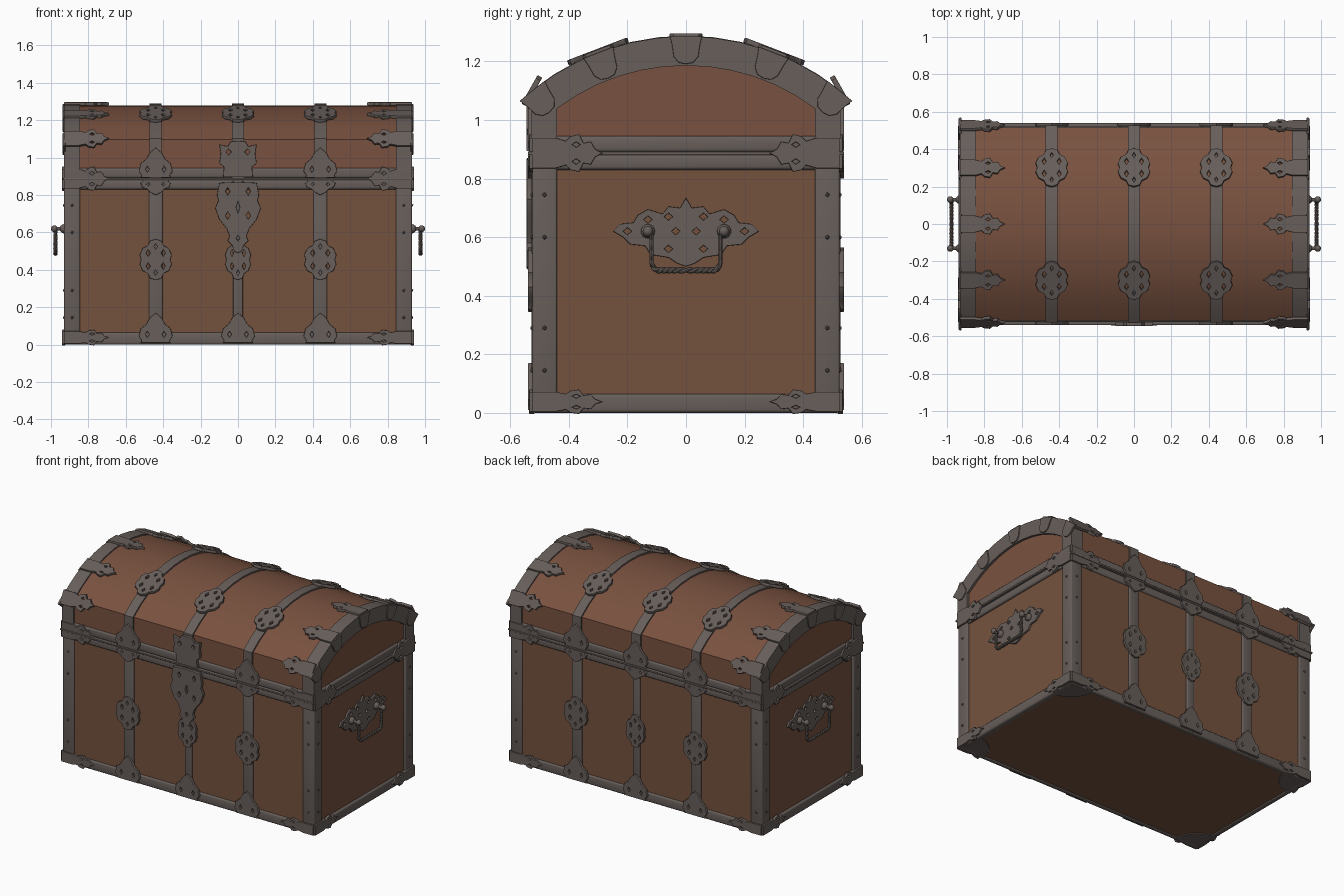
import bpy, bmesh, math
from mathutils import Matrix, Vector

cube = bpy.data.objects.get("Cube")
if cube:
    bpy.data.objects.remove(cube, do_unlink=True)


def material(name, rgb):
    m = bpy.data.materials.new(name)
    m.use_nodes = True
    m.diffuse_color = (*rgb, 1)
    bsdf = m.node_tree.nodes["Principled BSDF"]
    bsdf.inputs["Base Color"].default_value = (*rgb, 1)
    bsdf.inputs["Roughness"].default_value = 0.8
    return m


WOOD = material("brown wood", (0.175, 0.085, 0.048))
LID = material("reddish lid wood", (0.19, 0.083, 0.05))
IRON = material("grey iron", (0.135, 0.112, 0.103))

X, Y, Z = Vector((1, 0, 0)), Vector((0, 1, 0)), Vector((0, 0, 1))
HX, HY = 0.93, 0.525            # outer half sizes
ARC_Z, ARC_R = 0.451, 0.835     # centre and radius of the lid curve


def finish(name, mesh, mat):
    ob = bpy.data.objects.new(name, mesh)
    bpy.context.collection.objects.link(ob)
    mesh.materials.clear()
    mesh.materials.append(mat)
    bpy.ops.object.select_all(action="DESELECT")
    ob.select_set(True)
    bpy.context.view_layer.objects.active = ob
    bpy.ops.object.shade_smooth_by_angle(angle=math.radians(35))
    return ob


def from_bmesh(name, bm, mat):
    bmesh.ops.recalc_face_normals(bm, faces=bm.faces)
    mesh = bpy.data.meshes.new(name)
    bm.to_mesh(mesh)
    bm.free()
    return finish(name, mesh, mat)


def box(name, lo, hi, mat, bevel=0.0):
    bm = bmesh.new()
    lo, hi = Vector(lo), Vector(hi)
    size = hi - lo
    bmesh.ops.create_cube(bm, size=1, matrix=Matrix.Translation((lo + hi) / 2) @ Matrix.Diagonal((*size, 1)))
    if bevel:
        bmesh.ops.bevel(bm, geom=bm.edges[:], offset=bevel, segments=3, affect="EDGES", profile=0.5)
    return from_bmesh(name, bm, mat)


def arch(radius, half, base, steps=12):
    """Points up one wall, over the curve and down the other wall."""
    top = math.asin(half / radius)
    pts = [(-half, base)]
    for i in range(steps + 1):
        a = top * (2 * i / steps - 1)
        pts.append((radius * math.sin(a), ARC_Z + radius * math.cos(a)))
    return pts + [(half, base)]


def arch_band(name, x0, x1, outer, inner, mat):
    """Band between two arch profiles, or a solid when inner is None."""
    bm = bmesh.new()
    rings = [[bm.verts.new((x, y, z)) for y, z in p] for x in (x0, x1) for p in (outer, inner) if p]
    n = len(outer)
    if inner is None:
        a, b = rings
        bm.faces.new(a)
        bm.faces.new(b)
        for i in range(n):
            j = (i + 1) % n
            bm.faces.new((a[i], a[j], b[j], b[i]))
    else:
        a, b, c, d = rings
        for p, q in ((a, b), (b, d), (d, c), (c, a)):
            for i in range(n - 1):
                bm.faces.new((p[i], p[i + 1], q[i + 1], q[i]))
        for k in (0, n - 1):
            bm.faces.new((a[k], b[k], d[k], c[k]))
    return from_bmesh(name, bm, mat)


def mirrored(half):
    return half + [(-u, v) for u, v in reversed(half) if u > 0]


def diamond(u, v, a, b):
    return [(u + a, v), (u, v + b), (u - a, v), (u, v - b)]


def plate(name, outline, holes, origin, u, v, thick=0.01, scale=(1, 1)):
    """Pierced flat ironwork lying on the plane through origin spanned by u and v."""
    cu = bpy.data.curves.new(name, "CURVE")
    cu.dimensions, cu.fill_mode = "2D", "BOTH"
    cu.extrude, cu.bevel_depth, cu.bevel_resolution, cu.offset = thick / 2, 0.003, 1, -0.003
    for loop in [outline] + holes:
        sp = cu.splines.new("POLY")
        sp.points.add(len(loop) - 1)
        for p, (a, b) in zip(sp.points, loop):
            p.co = (a * scale[0], b * scale[1], 0, 1)
        sp.use_cyclic_u = True
    tmp = bpy.data.objects.new(name + "_outline", cu)
    bpy.context.collection.objects.link(tmp)
    mesh = bpy.data.meshes.new_from_object(tmp.evaluated_get(bpy.context.evaluated_depsgraph_get()))
    bpy.data.objects.remove(tmp, do_unlink=True)
    n = u.cross(v)
    mat = Matrix((u, v, n)).transposed().to_4x4()
    mat.translation = Vector(origin)
    mesh.transform(mat)
    return finish(name, mesh, IRON)


def on_arc(a, x=0.0, lift=0.0):
    n = Vector((0, math.sin(a), math.cos(a)))
    return Vector((x, 0, ARC_Z)) + n * (ARC_R + lift), n


# Ironwork outlines
rosette = mirrored([(0, .11), (.03, .1), (.042, .075), (.07, .06), (.086, .025), (.078, 0),
                    (.086, -.025), (.07, -.06), (.042, -.075), (.03, -.1), (0, -.11)])
rosette_holes = [diamond(s * .04, t * .035, .011, .018) for s in (-1, 1) for t in (-1, 1)] + \
                [diamond(0, t * .07, .009, .014) for t in (-1, 1)]
foot = mirrored([(0, .16), (.03, .135), (.05, .1), (.08, .075), (.09, .035), (.075, .012), (.08, 0)])
foot_holes = [diamond(s * .045, .045, .01, .016) for s in (-1, 1)]
leaf = mirrored([(0, .24), (.012, .215), (.034, .2), (.03, .175), (.056, .16), (.05, .13),
                 (.036, .115), (.045, .08), (.045, 0)])
leaf_holes = [diamond(s * .025, .15, .008, .013) for s in (-1, 1)]
tab = mirrored([(0, -.095), (.025, -.09), (.042, -.07), (.048, -.03), (.055, 0)])
lock = mirrored([(0, .87), (.1, .865), (.112, .8), (.105, .77), (.122, .73), (.1, .67),
                 (.06, .62), (.045, .58), (.055, .555), (.03, .53), (.02, .5), (0, .49)])
lock_holes = [diamond(s * .055, z, .012, .02) for s in (-1, 1) for z in (.69, .82)] + \
             [diamond(0, .735, .01, .03), diamond(0, .57, .01, .015)]
hasp = mirrored([(0, 1.09), (.04, 1.085), (.055, 1.06), (.1, 1.07), (.092, 1.02), (.1, .97), (.075, .95), (.08, .895)])
hasp_holes = [diamond(s * .05, 1.03, .014, .016) for s in (-1, 1)]
escutcheon = mirrored([(0, .735), (.02, .7), (.06, .705), (.08, .68), (.13, .695), (.165, .675), (.18, .65),
                       (.225, .645), (.25, .62), (.215, .6), (.19, .575), (.14, .57), (.12, .54),
                       (.06, .53), (.03, .51), (0, .5)])
escutcheon_holes = [diamond(s * u, z, .014, .012) for s in (-1, 1)
                    for u, z in ((.2, .62), (.13, .66), (.06, .67), (.06, .56), (.035, .62))]

# Wooden body and lid
box("body", (-.915, -.515, .006), (.915, .515, .885), WOOD)
arch_band("lid", -.915, .915, arch(ARC_R - .008, .515, .885), None, LID)

# Rails around the base and both sides of the seam
for label, z0, z1 in (("base", 0, .065), ("body_top", .83, .882), ("lid_bottom", .89, .945)):
    for s in (-1, 1):
        y0, y1 = sorted((s * .49, s * HY))
        x0, x1 = sorted((s * .89, s * HX))
        box(label + "_long_rail", (-HX, y0, z0), (HX, y1, z1), IRON, .012)
        box(label + "_end_rail", (x0, -HY, z0), (x1, HY, z1), IRON, .012)
box("seam_rim", (-.938, -.54, .88), (.938, .54, .892), IRON, .003)

# Corner posts with rivets, bottom corner plates
for sx in (-1, 1):
    for sy in (-1, 1):
        x0, x1 = sorted((sx * .845, sx * HX))
        y0, y1 = sorted((sy * .44, sy * HY))
        box("corner_post", (x0, y0, .01), (x1, y1, .88), IRON, .008)
        bm = bmesh.new()
        for z in (.145, .29, .6, .745):
            for p in ((sx * HX, sy * .483, z), (sx * .887, sy * HY, z)):
                bmesh.ops.create_icosphere(bm, subdivisions=1, radius=.008, matrix=Matrix.Translation(p))
        from_bmesh("post_rivets", bm, IRON)
        sector = [(0, 0)] + [(.18 * math.cos(t * math.pi / 16), .18 * math.sin(t * math.pi / 16)) for t in range(9)]
        plate("bottom_corner_plate", sector, [], (sx * (HX - .005), sy * (HY - .005), .008), -sx * X, -sy * Y, .008)

# Curved end frames of the lid
for s in (-1, 1):
    x0, x1 = sorted((s * .845, s * HX))
    arch_band("lid_end_frame", x0, x1, arch(ARC_R, HY + .003, .9), arch(ARC_R - .1, .44, .9), IRON)
    for deg in (-39, -21, 0, 21, 39):
        a = math.radians(deg)
        p, n = on_arc(a, s * HX)
        plate("end_frame_tab", tab, [], p, n.cross(s * X), n, .008)
        # leaves reaching inward over the curve
        tilt = math.radians(deg * 1.55) if abs(deg) == 39 else a
        nt = Vector((0, math.sin(tilt), math.cos(tilt)))
        v = -s * X
        plate("lid_leaf", leaf, leaf_holes, p + nt * .001, v.cross(nt), v, .012)

# Leaves at the corners of the seam and base
for s in (-1, 1):
    for t in (-1, 1):
        for z, wide in ((.887, 1.15), (.038, .75)):
            for p, v, n in (((s * HX, t * (HY + .002), z), -s * X, t * Y), ((s * (HX + .002), t * HY, z), -t * Y, s * X)):
                plate("corner_leaf", leaf, leaf_holes, p, v.cross(n), v, .012, (wide, 1))

# Straps running up the walls and over the lid
for x in (-.44, 0, .44):
    for label, w, lo, hi in (("body", .026 if x == 0 else .036, 0, 0), ("lid", .032, 0, 0)):
        if label == "lid":
            arch_band("lid_strap", x - w, x + w, arch(ARC_R + .002, HY + .002, .89), arch(ARC_R - .03, .49, .89), IRON)
        else:
            for s in (-1, 1):
                y0, y1 = sorted((s * .49, s * (HY + .003)))
                box("wall_strap", (x - w, y0, .005), (x + w, y1, .88), IRON, .006)
    for s in (-1, 1):
        u, y = -s * X, s * (HY + .006)
        narrow = .8 if x == 0 else 1
        plate("strap_foot", foot, foot_holes, (x, y, .01), u, Z, .012)
        plate("strap_rosette", rosette, rosette_holes, (x, y, .455), u, Z, .012, (narrow, 1))
        if x or s > 0:
            plate("seam_foot_upper", foot, foot_holes, (x, y, .893), u, Z, .012)
            plate("seam_foot_lower", foot, foot_holes, (x, y, .88), -u, -Z, .012, (.9, .5))
        p, n = on_arc(s * math.radians(21), x, .004)
        plate("lid_rosette", rosette, rosette_holes, p, X, n.cross(X), .012)

# Lock plate and hasp
plate("lock_plate", lock, lock_holes, (0, -HY - .008, 0), X, Z, .016)
plate("lock_hasp", hasp, hasp_holes, (0, -HY - .009, 0), X, Z, .016)

# Twisted drop handles on ornate plates
for s in (-1, 1):
    plate("handle_plate", escutcheon, escutcheon_holes, (s * .918, 0, 0), s * Y, Z, .012)
    bm = bmesh.new()
    for t in (-1, 1):
        turn = Matrix.Rotation(math.pi / 2, 4, "Y")
        bmesh.ops.create_cone(bm, cap_ends=True, segments=12, radius1=.01, radius2=.01, depth=.07,
                              matrix=Matrix.Translation((s * .945, t * .13, .62)) @ turn)
        for x, r in ((.982, .018), (.93, .024)):
            bmesh.ops.create_uvsphere(bm, u_segments=12, v_segments=8, radius=r,
                                      matrix=Matrix.Translation((s * x, t * .13, .62)))
    from_bmesh("handle_knobs", bm, IRON)
    cu = bpy.data.curves.new("handle_bail", "CURVE")
    cu.dimensions, cu.bevel_depth, cu.bevel_resolution = "3D", .007, 2
    for phase in (0, math.pi):
        sp = cu.splines.new("POLY")
        sp.points.add(80)
        for i, p in enumerate(sp.points):
            k = 2 * i / 80 - 1
            a = phase + k * 9 * math.pi
            side = math.copysign(min(1, abs(k) * 1.5) ** .8, k) * .118
            rise = max(0, abs(k) - .55) / .45
            p.co = (s * .976 + .005 * math.cos(a), side, .487 + .125 * rise ** 1.3 + .005 * math.sin(a), 1)
    tmp = bpy.data.objects.new("bail_path", cu)
    bpy.context.collection.objects.link(tmp)
    mesh = bpy.data.meshes.new_from_object(tmp.evaluated_get(bpy.context.evaluated_depsgraph_get()))
    bpy.data.objects.remove(tmp, do_unlink=True)
    finish("handle_bail", mesh, IRON)
